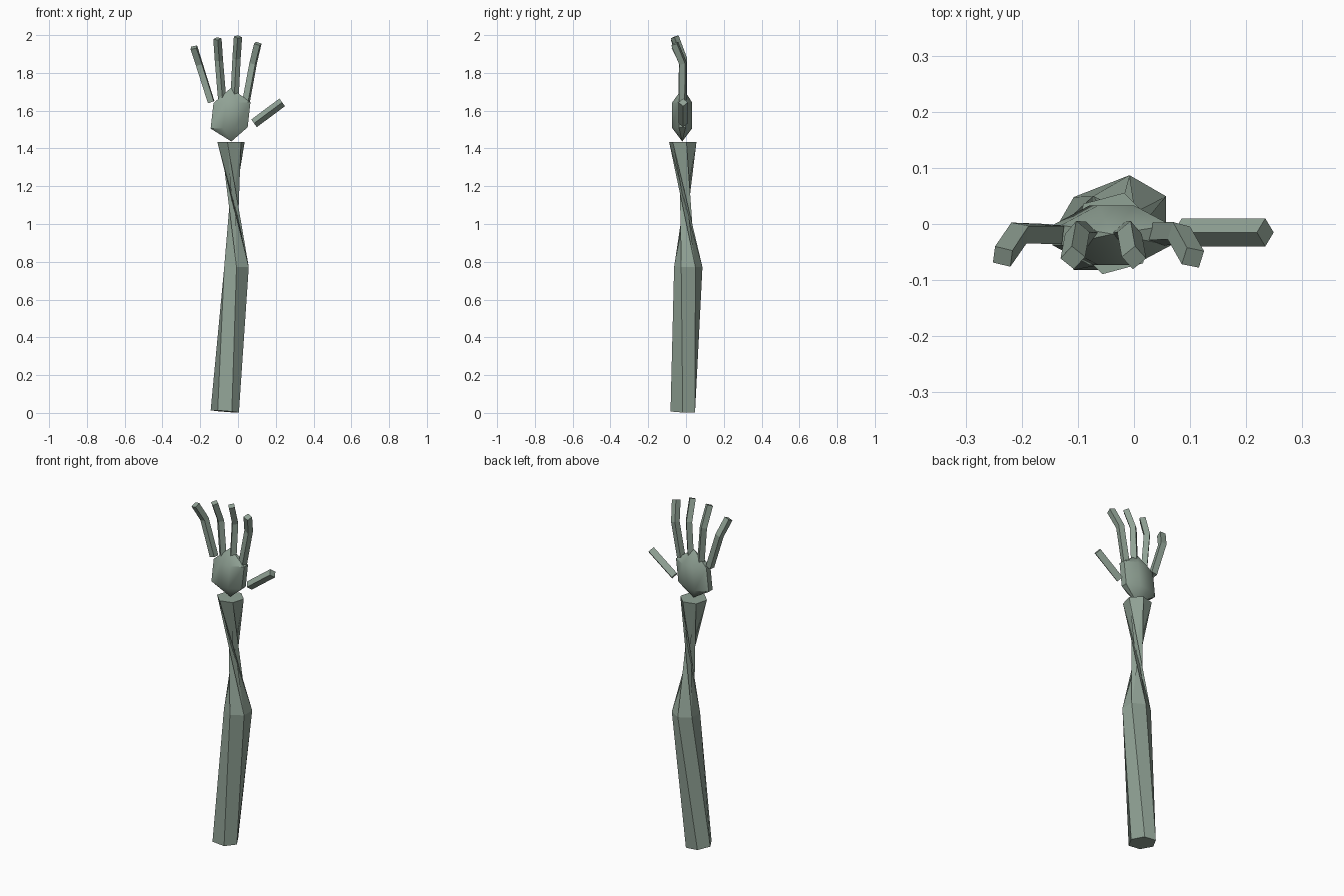
import bpy, bmesh, math
from mathutils import Vector

if "Cube" in bpy.data.objects:
    bpy.data.objects.remove(bpy.data.objects["Cube"])

mat = bpy.data.materials.new("grey_green")
mat.diffuse_color = (0.28, 0.36, 0.30, 1)
mat.use_nodes = True
mat.node_tree.nodes["Principled BSDF"].inputs["Base Color"].default_value = mat.diffuse_color


def build(name, rings, smooth=None, crossed=False):
    """Loft a list of rings (a one-point ring is an apex) and cap the ends."""
    bm = bmesh.new()
    rows = [[bm.verts.new(p) for p in r] for r in rings]
    for a, b in zip(rows, rows[1:]):
        n = max(len(a), len(b))
        for i in range(n):
            j = (i + 1) % n
            if len(a) == 1:
                bm.faces.new((a[0], b[j], b[i]))
            elif len(b) == 1:
                bm.faces.new((a[i], a[j], b[0]))
            elif crossed:
                bm.faces.new((a[i], a[j], b[i]))
                bm.faces.new((a[j], b[j], b[i]))
            else:
                bm.faces.new((a[i], a[j], b[j], b[i]))
    for r in (rows[0], rows[-1]):
        if len(r) > 2:
            bm.faces.new(r)
    bmesh.ops.recalc_face_normals(bm, faces=bm.faces)
    me = bpy.data.meshes.new(name)
    bm.to_mesh(me)
    bm.free()
    ob = bpy.data.objects.new(name, me)
    bpy.context.collection.objects.link(ob)
    me.materials.append(mat)
    if smooth:
        bpy.context.view_layer.objects.active = ob
        ob.select_set(True)
        bpy.ops.object.shade_smooth_by_angle(angle=math.radians(smooth))
        ob.select_set(False)
    return ob


def ring(centre, axis, sides, radius, turn):
    """Regular polygon around a point, perpendicular to the axis."""
    c, d = Vector(centre), Vector(axis).normalized()
    u = Vector((1, 0, 0))
    u = (u - d * u.dot(d)).normalized()
    v = d.cross(u)
    pts = []
    for i in range(sides):
        a = math.radians(turn) + math.tau * i / sides
        pts.append(c + radius * (u * math.cos(a) + v * math.sin(a)))
    return pts


# Arm: a six-sided upper tube, then a forearm twisted into a narrow waist
shoulder = ring((-0.07, -0.017, 0.008), (0.08, 0.035, 1), 6, 0.075, 0)
elbow = ring((-0.008, 0.012, 0.772), (0, 0, 1), 6, 0.075, -30)
wrist = ring((-0.037, -0.017, 1.435), (0, 0, 1), 6, 0.075, -165)
build("upper_arm", [shoulder, elbow])
build("forearm", [elbow, wrist], crossed=True)


# Palm: flattened eight-sided column coming to a point at both ends
def palm_ring(x, z_left, z_right, half):
    y = -0.02
    outline = [(1, .018), (.33, .053), (-.33, .053), (-1, .018),
               (-1, -.018), (-.33, -.053), (.33, -.053), (1, -.018)]
    return [(x + half * px, y + py, z_left + (z_right - z_left) * (px + 1) / 2)
            for px, py in outline]


build("palm", [[(-0.035, -0.02, 1.437)],
               palm_ring(-0.047, 1.505, 1.512, 0.098),
               palm_ring(-0.032, 1.64, 1.645, 0.098),
               [(-0.038, -0.018, 1.72)]], smooth=40)


# Fingers: square rods, bent forward at one joint
def finger(name, path, radius, turn):
    pts = [Vector(p) for p in path]
    rings = []
    for i, p in enumerate(pts):
        before = (p - pts[i - 1]).normalized() if i else Vector()
        after = (pts[i + 1] - p).normalized() if i + 1 < len(pts) else Vector()
        rings.append(ring(p, before + after, 4, radius, turn))
    build(name, rings)


finger("little_finger", [(-.142, -.018, 1.645), (-.205, -.016, 1.845), (-.234, -.058, 1.935)], .023, 38)
finger("ring_finger", [(-.083, -.018, 1.65), (-.101, -.016, 1.865), (-.109, -.06, 1.981)], .022, 5)
finger("middle_finger", [(-.018, -.018, 1.67), (-.008, -.016, 1.875), (0, -.06, 1.991)], .022, -5)
finger("index_finger", [(.042, -.018, 1.645), (.08, -.016, 1.85), (.105, -.06, 1.955)], .023, 28)

# Thumb: a single straight rod, standing on its edge
finger("thumb", [(.085, -.015, 1.533), (.234, -.015, 1.644)], .025, 0)
